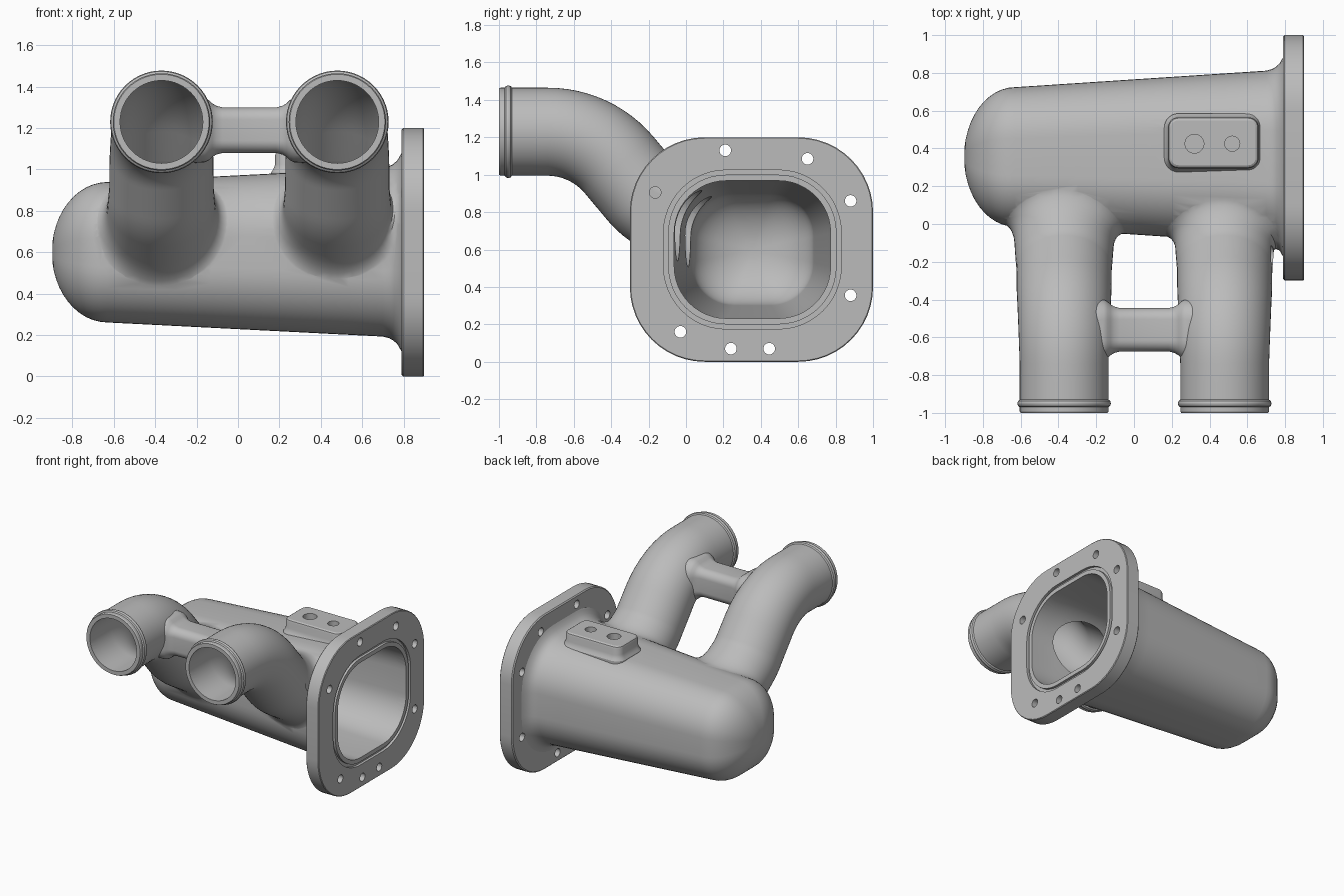
import bpy, bmesh
from math import sin, cos, pi, radians
from mathutils import Vector
from mathutils.bvhtree import BVHTree

if "Cube" in bpy.data.objects:
    bpy.data.objects.remove(bpy.data.objects["Cube"])

metal = bpy.data.materials.new("cast_grey")
metal.use_nodes = True
GREY = (0.5, 0.5, 0.5, 1)
metal.diffuse_color = GREY
metal.node_tree.nodes["Principled BSDF"].inputs["Base Color"].default_value = GREY

CY, CZ = 0.355, 0.6          # plenum axis
SIDES = 56


def rounded(hu, hv, r, n=12):
    """Rounded rectangle outline as (u, v) pairs."""
    pts = []
    for k, (su, sv) in enumerate(((1, 1), (-1, 1), (-1, -1), (1, -1))):
        for i in range(n + 1):
            a = (k + i / n) * pi / 2
            pts.append((su * (hu - r) + r * cos(a), sv * (hv - r) + r * sin(a)))
    return pts


def loft(name, rings, loop=False):
    """Skin a solid through rings of equal length."""
    bm = bmesh.new()
    vs = [[bm.verts.new(p) for p in ring] for ring in rings]
    n = len(vs[0])
    pairs = list(zip(vs, vs[1:])) + ([(vs[-1], vs[0])] if loop else [])
    for a, b in pairs:
        for i in range(n):
            j = (i + 1) % n
            bm.faces.new((a[i], a[j], b[j], b[i]))
    if not loop:
        for ring in (vs[0], vs[-1]):
            mid = bm.verts.new(sum((v.co for v in ring), Vector((0, 0, 0))) / n)
            for i in range(n):
                bm.faces.new((ring[i], ring[(i + 1) % n], mid))
    bmesh.ops.recalc_face_normals(bm, faces=bm.faces[:])
    me = bpy.data.meshes.new(name)
    bm.to_mesh(me)
    bm.free()
    me.materials.append(metal)
    ob = bpy.data.objects.new(name, me)
    bpy.context.collection.objects.link(ob)
    return ob


def x_ring(x, hy, hz, r, scale=1.0):
    return [Vector((x, CY + u * scale, CZ + v * scale)) for u, v in rounded(hy, hz, r)]


def drill(name, centre, axis, r, length):
    """Cylinder starting at centre and running along axis 0 (x) or 2 (z)."""
    rings = []
    for d in (0, length):
        ring = []
        for i in range(24):
            c, s = r * cos(i * pi / 12), r * sin(i * pi / 12)
            off = Vector((d, c, s)) if axis == 0 else Vector((c, s, d))
            ring.append(Vector(centre) + off)
        rings.append(ring)
    return loft(name, rings)


def shell(name, wall, apex, tail):
    """Tapered plenum body with a domed end, shrunk by the wall thickness."""
    def size(x, extra=0.0):
        t = (x + 0.62) / 1.37
        return (0.37 + 0.09 * t - wall + extra, 0.34 + 0.07 * t - wall + extra,
                0.27 + 0.05 * t - wall + extra)
    start = -0.63
    rings = []
    for i in range(1, 12):
        a = i / 12 * pi / 2
        rings.append(x_ring(start - (start - apex) * cos(a), *size(start), scale=sin(a)))
    for i in range(9):
        x = start + i * (0.70 - start) / 8
        rings.append(x_ring(x, *size(x)))
    rings += [x_ring(x, *size(min(x, 0.75), e)) for x, e in tail]
    return loft(name, rings)


def tree(ob):
    return BVHTree.FromPolygons([v.co for v in ob.data.vertices],
                                [p.vertices[:] for p in ob.data.polygons])


def runner_path():
    """S-shaped centre line as (y, z, pitch): bend down, run straight, ease back."""
    steep, final, r1, r2, run = radians(50), radians(32), 0.5, 0.4, 0.18
    path = []
    for k in range(13):
        a = steep * k / 12
        path.append((-0.74 + r1 * sin(a), 1.23 - r1 * (1 - cos(a)), a))
    y = path[-1][0] + run * cos(steep)
    z = path[-1][1] - run * sin(steep)
    for k in range(7):
        a = steep + (final - steep) * k / 6
        path.append((y + r2 * (sin(steep) - sin(a)), z - r2 * (cos(a) - cos(steep)), a))
    return path


def runner(name, cx, profile, inset, target, fillet):
    """Bent round tube that ends on the target surface, with an optional fillet."""
    def ring(y, z, a, rx, rn):
        return [Vector((cx + rx * cos(t), y + rn * sin(t) * sin(a), z + rn * sin(t) * cos(a)))
                for t in (2 * pi * i / SIDES for i in range(SIDES))]
    rings = [ring(y, 1.23, 0, r, r) for y, r in profile]
    path = runner_path()
    for k, (y, z, a) in enumerate(path):
        f = k / (len(path) - 1)
        rings.append(ring(y, z, a, 0.235 + 0.025 * f - inset, 0.235 + 0.004 * f - inset))
    y, z, a = path[-1]
    mid = Vector((cx, y, z))
    axis = Vector((0, cos(a), -sin(a)))
    ends = [[] for _ in range(7 if fillet else 1)]
    for p in rings[-1]:
        radial = (p - mid).normalized()
        d = (axis + Vector((radial.x * 0.05, 0, 0))).normalized()
        hit, n, _, gap = target.ray_cast(p, d)
        if not fillet:
            ends[0].append(hit - n * 0.02)
            continue
        along = (radial - n * radial.dot(n)).normalized()
        foot, fn, _, _ = target.find_nearest(hit + along * 0.07)
        foot = foot - fn * 0.003
        top = hit - d * min(0.12, gap * 0.8)
        for k in range(6):
            t = k / 5
            ends[k].append(top * (1 - t) ** 2 + hit * 2 * t * (1 - t) + foot * t * t)
        ends[6].append(foot - fn * 0.025)
    return loft(name, rings + ends)


# Plenum body and its inner cavity
body = shell("intake_manifold", 0, -0.9,
             ((0.73, 0.006), (0.75, 0.016), (0.77, 0.034), (0.785, 0.06), (0.79, 0.07), (0.85, 0.07)))
cavity = shell("cavity", 0.042, -0.86, ((0.80, 0), (0.92, 0)))
outer_tree, inner_tree = tree(body), tree(cavity)
adds, cuts = [], [cavity]

# Mounting flange with lightly chamfered rims
adds.append(loft("flange", [[p + Vector((0, -0.005, 0)) for p in x_ring(x, 0.65 - e, 0.6 - e, 0.4 - e)]
                            for x, e in ((0.79, 0.008), (0.798, 0), (0.895, 0), (0.9, 0.005))]))

# Two runners with a hose bead at each mouth
bead = ((-1, 0.23), (-0.992, 0.235), (-0.97, 0.235), (-0.963, 0.244), (-0.95, 0.248),
        (-0.937, 0.244), (-0.93, 0.235), (-0.84, 0.235))
for side, cx in (("right", -0.37), ("left", 0.48)):
    adds.append(runner(side + "_runner", cx, bead, 0, outer_tree, True))
    cuts.append(runner(side + "_bore", cx, ((-1.05, 0.2), (-0.9, 0.2)), 0.035, inner_tree, False))

# Bridge bar between the runners, flared into both
flare = ((-0.24, 0.05), (-0.16, 0.045), (-0.14, 0.035), (-0.125, 0.02), (-0.105, 0.008), (-0.075, 0))
stations = list(flare) + [(0.11 - x, e) for x, e in reversed(flare)]
adds.append(loft("bridge", [[Vector((x, -0.56 + u, 1.19 + v))
                             for u, v in rounded(0.115 + e, 0.11 + e, 0.06 + e, 8)]
                            for x, e in stations]))

# Sensor boss on top of the plenum
adds.append(loft("boss", [[Vector((0.42 + u, 0.43 + v, z))
                           for u, v in rounded(0.24 + e, 0.135 + e, 0.055 + e, 8)]
                          for z, e in ((0.95, 0.02), (0.985, 0.02), (1.0, 0.01), (1.025, 0),
                                       (1.07, 0), (1.083, -0.005), (1.09, -0.016))]))
for x, r in ((0.32, 0.05), (0.52, 0.04)):
    cuts.append(drill("boss_hole", (x, 0.425, 1.01), 2, r, 0.2))

# Seal groove around the opening
cuts.append(loft("seal_groove", [x_ring(x, 0.42 + e, 0.37 + e, 0.28 + e)
                                 for x, e in ((0.88, 0.055), (0.92, 0.055), (0.92, 0.03), (0.88, 0.03))],
                 loop=True))

# Flange bolt holes, one with a relief for the bolt head
for y, z in ((0.21, 1.13), (0.65, 1.085), (0.88, 0.86), (0.88, 0.355), (0.445, 0.07),
             (0.24, 0.07), (-0.03, 0.16), (-0.165, 0.905)):
    cuts.append(drill("bolt_hole", (0.77, y, z), 0, 0.031, 0.2))
cuts.append(drill("bolt_relief", (0.725, -0.165, 0.905), 0, 0.052, 0.064))

# Merge the solids, then cut the hollows
for operation, parts in (("UNION", adds), ("DIFFERENCE", cuts)):
    for part in parts:
        mod = body.modifiers.new(part.name, "BOOLEAN")
        mod.operation, mod.object, mod.solver = operation, part, "EXACT"
bpy.context.view_layer.update()
merged = bpy.data.meshes.new_from_object(body.evaluated_get(bpy.context.evaluated_depsgraph_get()))
body.modifiers.clear()
body.data = merged
for part in adds + cuts:
    bpy.data.objects.remove(part)

for ob in bpy.context.selected_objects:
    ob.select_set(False)
body.select_set(True)
bpy.context.view_layer.objects.active = body
bpy.ops.object.shade_smooth_by_angle(angle=radians(30))
